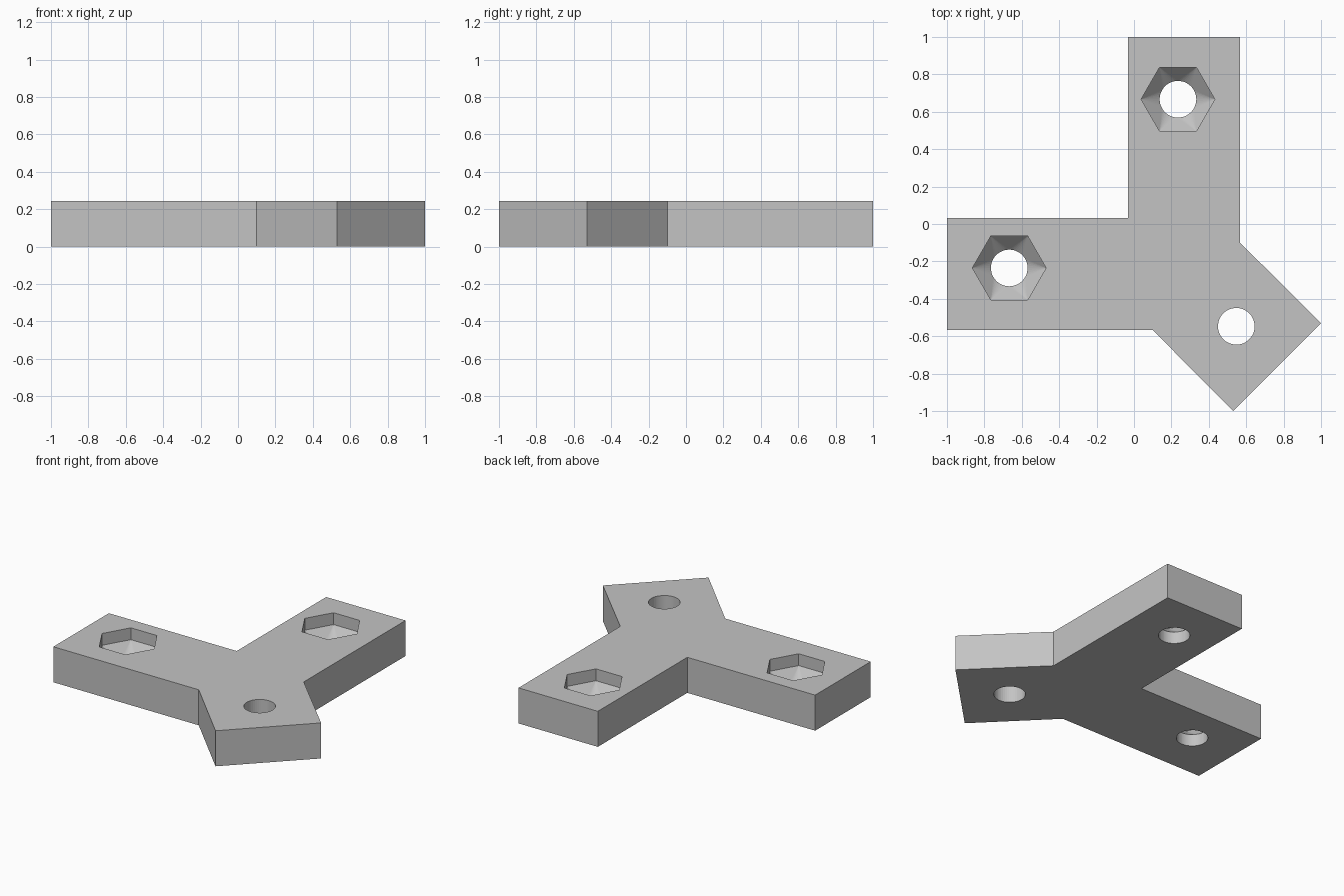
import bpy
import bmesh
from math import cos, sin, tau

cube = bpy.data.objects.get("Cube")
if cube:
    bpy.data.objects.remove(cube, do_unlink=True)

HEIGHT = 0.243
HOLE_R, HEX_R = 0.098, 0.197
FUNNEL_LOW, FUNNEL_TOP = HEIGHT / 3, HEIGHT * 2 / 3
CLEAR = 0.1

grey = bpy.data.materials.new("plain grey")
grey.use_nodes = True
grey.diffuse_color = (0.55, 0.55, 0.55, 1)
grey.node_tree.nodes["Principled BSDF"].inputs["Base Color"].default_value = grey.diffuse_color


def make_object(name, bm):
    bmesh.ops.recalc_face_normals(bm, faces=bm.faces[:])
    mesh = bpy.data.meshes.new(name)
    bm.to_mesh(mesh)
    bm.free()
    mesh.materials.append(grey)
    obj = bpy.data.objects.new(name, mesh)
    bpy.context.collection.objects.link(obj)
    return obj


def ring(bm, centre, radius, sides, z):
    return [bm.verts.new((centre[0] + radius * cos(tau * i / sides),
                          centre[1] + radius * sin(tau * i / sides), z))
            for i in range(sides)]


def extrude(bm, faces, dz):
    result = bmesh.ops.extrude_face_region(bm, geom=faces)
    moved = [g for g in result["geom"] if isinstance(g, bmesh.types.BMVert)]
    bmesh.ops.translate(bm, verts=moved, vec=(0, 0, dz))


# Three-armed plate, symmetric about the diagonal
half = [(0.53, -1), (0.10, -0.567), (-1, -0.567), (-1, 0.033)]
outline = half + [(-0.033, 0.033)] + [(-y, -x) for x, y in reversed(half)]
bm = bmesh.new()
base = bm.faces.new([bm.verts.new((x, y, 0)) for x, y in outline])
extrude(bm, [base], HEIGHT)
plate = make_object("three_arm_plate", bm)


# Hexagonal nut pocket funnelling into a round bolt hole
def nut_pocket_cutter(centre):
    bm = bmesh.new()
    verts = ring(bm, centre, HOLE_R, 48, FUNNEL_LOW)
    verts += ring(bm, centre, HEX_R, 6, FUNNEL_TOP)
    verts += ring(bm, centre, HEX_R, 6, HEIGHT + CLEAR)
    bmesh.ops.convex_hull(bm, input=verts)
    floor = [f for f in bm.faces if all(abs(v.co.z - FUNNEL_LOW) < 1e-5 for v in f.verts)]
    extrude(bm, floor, -FUNNEL_LOW - CLEAR)
    # Clear the faces left inside by the extrusion
    inner = [f for f in bm.faces if all(abs(v.co.z - FUNNEL_LOW) < 1e-5 for v in f.verts)]
    bmesh.ops.delete(bm, geom=inner, context='FACES')
    return make_object("nut_pocket_cutter", bm)


# Plain round bolt hole
def bolt_hole_cutter(centre):
    bm = bmesh.new()
    base = bm.faces.new(ring(bm, centre, HOLE_R, 48, -CLEAR))
    extrude(bm, [base], HEIGHT + 2 * CLEAR)
    return make_object("bolt_hole_cutter", bm)


cutters = [nut_pocket_cutter((-0.667, -0.235)),
           nut_pocket_cutter((0.235, 0.667)),
           bolt_hole_cutter((0.547, -0.547))]

bpy.context.view_layer.objects.active = plate
for cutter in cutters:
    cutter.hide_render = True
    mod = plate.modifiers.new("cut", 'BOOLEAN')
    mod.operation = 'DIFFERENCE'
    mod.solver = 'EXACT'
    mod.object = cutter
    bpy.ops.object.modifier_apply(modifier=mod.name)
    bpy.data.objects.remove(cutter, do_unlink=True)
